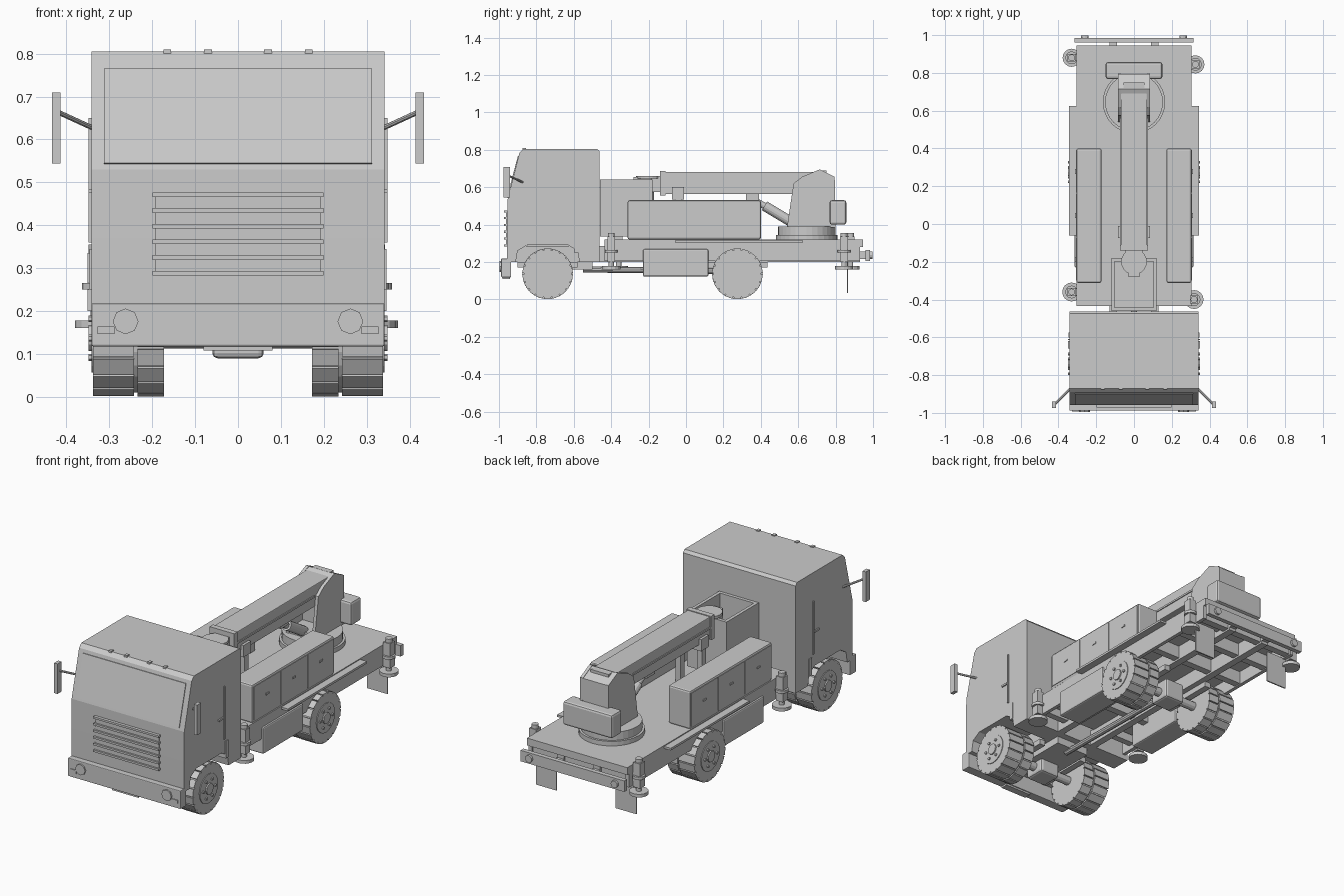
import bpy, bmesh, math
from mathutils import Vector

if "Cube" in bpy.data.objects:
    bpy.data.objects.remove(bpy.data.objects["Cube"])


def finish(name, bm, bevel=0.0):
    bmesh.ops.recalc_face_normals(bm, faces=bm.faces)
    me = bpy.data.meshes.new(name)
    bm.to_mesh(me)
    bm.free()
    ob = bpy.data.objects.new(name, me)
    bpy.context.collection.objects.link(ob)
    if bevel:
        m = ob.modifiers.new("bevel", 'BEVEL')
        m.width, m.segments = bevel, 2
    return ob


def box(name, x, y, z, bevel=0.0):
    """Box from (min, max) ranges."""
    bm = bmesh.new()
    bmesh.ops.create_cube(bm, size=1)
    for v in bm.verts:
        v.co = [(r[0] + r[1]) / 2 + c * (r[1] - r[0]) for r, c in zip((x, y, z), v.co)]
    return finish(name, bm, bevel)


def box2(name, x, y, z, bevel=0.0):
    """Box repeated on both sides of the truck."""
    for s, side in ((1, "right"), (-1, "left")):
        box(f"{name}_{side}", sorted((s * x[0], s * x[1])), y, z, bevel)


def prism(name, x, profile):
    """Side profile (y, z) extruded across x."""
    bm = bmesh.new()
    f = bm.faces.new([bm.verts.new((x[0], a, b)) for a, b in profile])
    ext = bmesh.ops.extrude_face_region(bm, geom=[f])['geom']
    for v in ext:
        if isinstance(v, bmesh.types.BMVert):
            v.co.x = x[1]
    return finish(name, bm)


def rod(name, a, b, r, n=16):
    """Cylinder between two points."""
    a, b = Vector(a), Vector(b)
    bm = bmesh.new()
    bmesh.ops.create_cone(bm, cap_ends=True, segments=n, radius1=r, radius2=r, depth=(b - a).length)
    q = (b - a).to_track_quat('Z', 'Y')
    for v in bm.verts:
        v.co = q @ v.co + (a + b) / 2
    return finish(name, bm)


# Cab shell with wheel arch
prism("cab", (-.342, .342), [
    (-.957, .2), (-.957, .37), (-.955, .53), (-.89, .785), (-.87, .805), (-.475, .805),
    (-.462, .79), (-.462, .2), (-.57, .2), (-.58, .26), (-.63, .29), (-.85, .29),
    (-.9, .26), (-.91, .2)])
prism("windshield", (-.312, .312), [(-.953, .543), (-.957, .545), (-.899, .766), (-.895, .766)])
box2("cab_grab_bar", (.34, .349), (-.615, -.608), (.36, .65))
box2("door_handle", (.34, .349), (-.66, -.62), (.475, .485))
box2("cab_sill_step", (.3, .346), (-.6, -.575), (.25, .345))
for i, x in enumerate((-.165, -.07, .07, .165)):
    box(f"roof_light_{i}", (x - .009, x + .009), (-.875, -.855), (.8, .81))

# Grille
box("grille_panel", (-.193, .193), (-.962, -.95), (.283, .473))
for i in range(6):
    z = .283 + i * .0365
    box(f"grille_slat_{i}", (-.199, .199), (-.972, -.955), (z, z + .011))

# Front bumper with lamps
box("front_bumper", (-.342, .342), (-.988, -.935), (.118, .218), .004)
box("bumper_plate", (-.08, .08), (-.98, -.94), (.108, .12))
for s in (-1, 1):
    rod(f"headlight_{s}", (s * .262, -.97, .176), (s * .262, -.996, .176), .03, 8)
    # Mirrors
    rod(f"mirror_arm_{s}", (s * .335, -.87, .625), (s * .42, -.955, .664), .006, 8)
box2("turn_signal", (.288, .328), (-.992, -.98), (.146, .164))
box2("mirror", (.414, .434), (-.975, -.94), (.544, .709))

# Chassis
box2("frame_rail", (.09, .13), (-.93, .93), (.2, .285))
for i, y in enumerate((-.5, -.12, .12, .5, .72, .9)):
    box(f"crossmember_{i}", (-.3 if y > -.4 else -.09, .3 if y > -.4 else .09), (y - .02, y + .02), (.21, .28))
box("engine", (-.1, .1), (-.85, -.5), (.16, .29))
box("deck", (-.305, .305), (-.435, .945), (.28, .32))
box2("deck_side_rail", (.285, .305), (-.435, .93), (.205, .28))
box2("rear_fender", (.3, .345), (-.06, .625), (.303, .315))
box2("under_box", (.18, .315), (-.23, .12), (.122, .268), .008)
rod("drive_shaft", (0, -.55, .16), (0, .24, .15), .016, 10)

# Rear bumper, lamps and mud flaps
box("rear_bumper", (-.315, .315), (.96, .985), (.205, .265))
box2("bumper_bracket", (.09, .13), (.92, .965), (.215, .255))
for s in (-1, 1):
    rod(f"tail_light_{s}", (s * .26, .98, .236), (s * .26, .997, .236), .02, 12)
box2("mud_flap", (.18, .305), (.86, .867), (.035, .21))


# Wheels: tyre, two rows of tread blocks, rim and bolts
def wheel(name, s, y):
    c = .137
    rod(name + "_tyre", (s * .172, y, c), (s * .338, y, c), .127, 24)
    bm = bmesh.new()
    for row, (x0, x1) in enumerate(((.172, .234), (.242, .338))):
        for k in range(18):
            a = (k + row * .5) * math.tau / 18
            half = math.tau / 18 * .43
            vs = [bm.verts.new((s * x, y + r * math.cos(t), c + r * math.sin(t)))
                  for x in (x0, x1) for r, t in ((.118, a - half), (.118, a + half),
                                                 (.136, a + half), (.136, a - half))]
            for f in ((0, 1, 2, 3), (7, 6, 5, 4), (0, 4, 5, 1), (1, 5, 6, 2), (2, 6, 7, 3), (3, 7, 4, 0)):
                bm.faces.new([vs[i] for i in f])
    finish(name + "_tread", bm)
    rod(name + "_rim", (s * .3, y, c), (s * .342, y, c), .08, 20)
    rod(name + "_hub", (s * .3, y, c), (s * .349, y, c), .03, 12)
    for k in range(6):
        a = k * math.tau / 6
        p = (y + .052 * math.cos(a), c + .052 * math.sin(a))
        rod(f"{name}_bolt_{k}", (s * .33, *p), (s * .349, *p), .008, 6)


for axle, y in (("front", -.74), ("rear", .275)):
    wheel(axle + "_wheel_right", 1, y)
    wheel(axle + "_wheel_left", -1, y)
    rod(axle + "_axle", (-.2, y, .137), (.2, y, .137), .024, 12)
    box(axle + "_differential", (-.06, .06), (y - .06, y + .06), (.09, .2), .012)
    box2(axle + "_leaf_spring", (.12, .155), (y - .16, y + .16), (.17, .2))

# Outriggers
for i, (x, y) in enumerate(((.318, -.4), (-.33, -.36), (.325, .845), (-.33, .88))):
    box(f"outrigger_sleeve_{i}", (x - .021, x + .021), (y - .021, y + .021), (.2, .335))
    rod(f"outrigger_cap_{i}", (x, y, .33), (x, y, .355), .018, 12)
    rod(f"outrigger_ram_{i}", (x, y, .17), (x, y, .21), .014, 12)
    rod(f"outrigger_pad_{i}", (x, y, .16), (x, y, .178), .05 if y < 0 else .048, 16)
    rod(f"outrigger_collar_{i}", (x, y, .25), (x, y, .265), .034, 12)
    s = 1 if x > 0 else -1
    box(f"outrigger_beam_{i}", sorted((s * .12, x)), (y - .018, y + .018), (.23, .275))

# Deck tool boxes with door panels
box2("tool_box", (.172, .305), (-.312, .4), (.32, .53), .01)
for k in range(3):
    y = -.3 + k * .233
    box2(f"tool_box_door_{k}", (.3, .308), (y, y + .226), (.335, .518))
    box2(f"tool_box_latch_{k}", (.305, .312), (y + .1, y + .126), (.435, .445))

# Turntable and tower
rod("turntable_base", (0, .645, .32), (0, .645, .345), .165, 32)
rod("turntable", (0, .645, .345), (0, .645, .39), .153, 32)
tower = [(.54, .385), (.575, .62), (.62, .655), (.715, .695), (.795, .655), (.8, .385)]
prism("tower_plate_right", (.069, .086), tower)
prism("tower_plate_left", (-.086, -.069), tower)
prism("tower_back", (-.07, .07), [(.66, .385), (.66, .67), (.715, .692), (.794, .653), (.799, .385)])
box("tower_floor", (-.07, .07), (.545, .67), (.385, .42))
box("tower_lamp", (-.055, .055), (.72, .75), (.67, .69))
box("counterweight", (-.15, .15), (.768, .857), (.4, .53), .012)

# Telescopic boom and lift cylinder
box("boom", (-.069, .069), (-.14, .7), (.563, .682), .004)
box2("boom_side_strip", (.065, .074), (-.12, .56), (.618, .628))
box("boom_collar", (-.075, .075), (-.14, -.11), (.555, .686))
box("inner_boom", (-.045, .045), (-.185, -.12), (.575, .66))
rod("lift_cylinder", (0, .57, .41), (0, .42, .5), .027, 14)
rod("lift_piston", (0, .45, .482), (0, .34, .545), .017, 12)
box("lift_lug", (-.035, .035), (.32, .39), (.525, .57))
box("boom_rest", (-.085, .085), (-.075, -.01), (.535, .565))
box2("boom_rest_upright", (.05, .08), (-.06, -.025), (.32, .565))
box2("boom_rest_cheek", (.072, .086), (-.075, -.01), (.54, .6))

# Bucket mount and open bucket
rod("bucket_pivot", (0, -.2, .52), (0, -.2, .65), .03, 14)
rod("bucket_disc", (0, -.2, .645), (0, -.2, .66), .068, 20)
box("bucket_control", (-.03, .03), (-.28, -.2), (.6, .655))
box("bucket_floor", (-.12, .12), (-.46, -.18), (.335, .355))
box2("bucket_side", (.102, .12), (-.46, -.18), (.335, .64))
box("bucket_front", (-.11, .11), (-.46, -.442), (.335, .64))
box("bucket_back", (-.11, .11), (-.198, -.18), (.335, .64))
